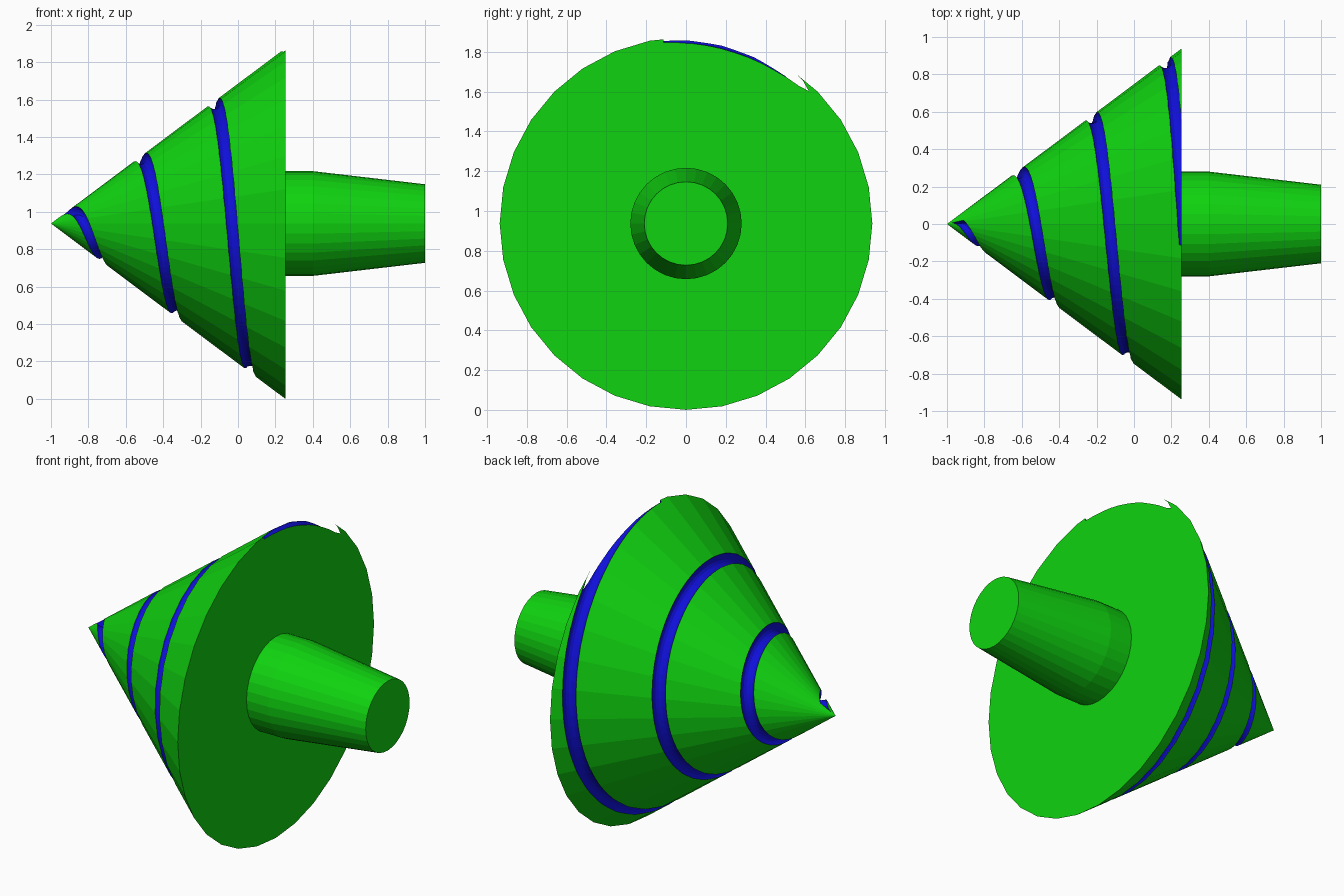
import bpy, bmesh, math

if "Cube" in bpy.data.objects:
    bpy.data.objects.remove(bpy.data.objects["Cube"])

ZC = 0.937            # height of the axis
TIP, BASE, RAD = -1.0, 0.253, 0.937
SLOPE = RAD / (BASE - TIP)


def material(name, rgb):
    m = bpy.data.materials.new(name)
    m.diffuse_color = (*rgb, 1)
    m.use_nodes = True
    m.node_tree.nodes["Principled BSDF"].inputs["Base Color"].default_value = m.diffuse_color
    return m


green = material("green", (0.005, 0.65, 0.005))
blue = material("blue", (0.005, 0.005, 0.72))


def make(name, bm, mat):
    bmesh.ops.recalc_face_normals(bm, faces=bm.faces)
    me = bpy.data.meshes.new(name)
    bm.to_mesh(me)
    bm.free()
    me.materials.append(mat)
    ob = bpy.data.objects.new(name, me)
    bpy.context.collection.objects.link(ob)
    return ob


def bridge(bm, a, b):
    n = len(a)
    for i in range(n):
        bm.faces.new((a[i], a[(i + 1) % n], b[(i + 1) % n], b[i]))


def around(x, r, t):
    """Point at angle t about the axis, from the top towards the front."""
    return (x, -r * math.sin(t), ZC + r * math.cos(t))


def lathe(name, profile, mat, sides=32):
    """Closed body turned about the x axis; a zero radius makes a point."""
    bm = bmesh.new()
    rings = [[bm.verts.new(around(x, r, 2 * math.pi * i / sides)) for i in range(sides)]
             for x, r in profile]
    for a, b in zip(rings, rings[1:]):
        bridge(bm, a, b)
    bm.faces.new(rings[0])
    bm.faces.new(rings[-1])
    bmesh.ops.remove_doubles(bm, verts=bm.verts, dist=1e-5)
    return make(name, bm, mat)


# Cone and tapered shank
cone = lathe("cone", [(TIP, 0), (BASE, RAD)], green)
lathe("shank", [(BASE, 0.28), (0.4, 0.28), (1.0, 0.21)], green)

# Spiral tube that cuts the groove
PITCH, TUBE, STEPS, SEG = 0.395, 0.038, 240, 14
START, END = math.radians(-18), math.radians(1080 + 7)
bm = bmesh.new()
rings = []
for i in range(STEPS + 1):
    t = START + (END - START) * i / STEPS
    x = -0.923 + PITCH * t / (2 * math.pi)
    r = (x - TIP) * SLOPE
    rings.append([bm.verts.new(around(x + TUBE * math.cos(k * 2 * math.pi / SEG),
                                      r + TUBE * math.sin(k * 2 * math.pi / SEG), t))
                  for k in range(SEG)])
for a, b in zip(rings, rings[1:]):
    bridge(bm, a, b)
bm.faces.new(rings[0])
bm.faces.new(rings[-1])
cutter = make("groove_cutter", bm, blue)
cutter.hide_render = True

# Cut the groove; its walls keep the blue of the cutter
cone.data.materials.append(blue)
mod = cone.modifiers.new("groove", 'BOOLEAN')
mod.operation = 'DIFFERENCE'
mod.solver = 'EXACT'
mod.material_mode = 'TRANSFER'
mod.object = cutter
bpy.context.view_layer.objects.active = cone
bpy.ops.object.modifier_apply(modifier=mod.name)
bpy.data.objects.remove(cutter)
